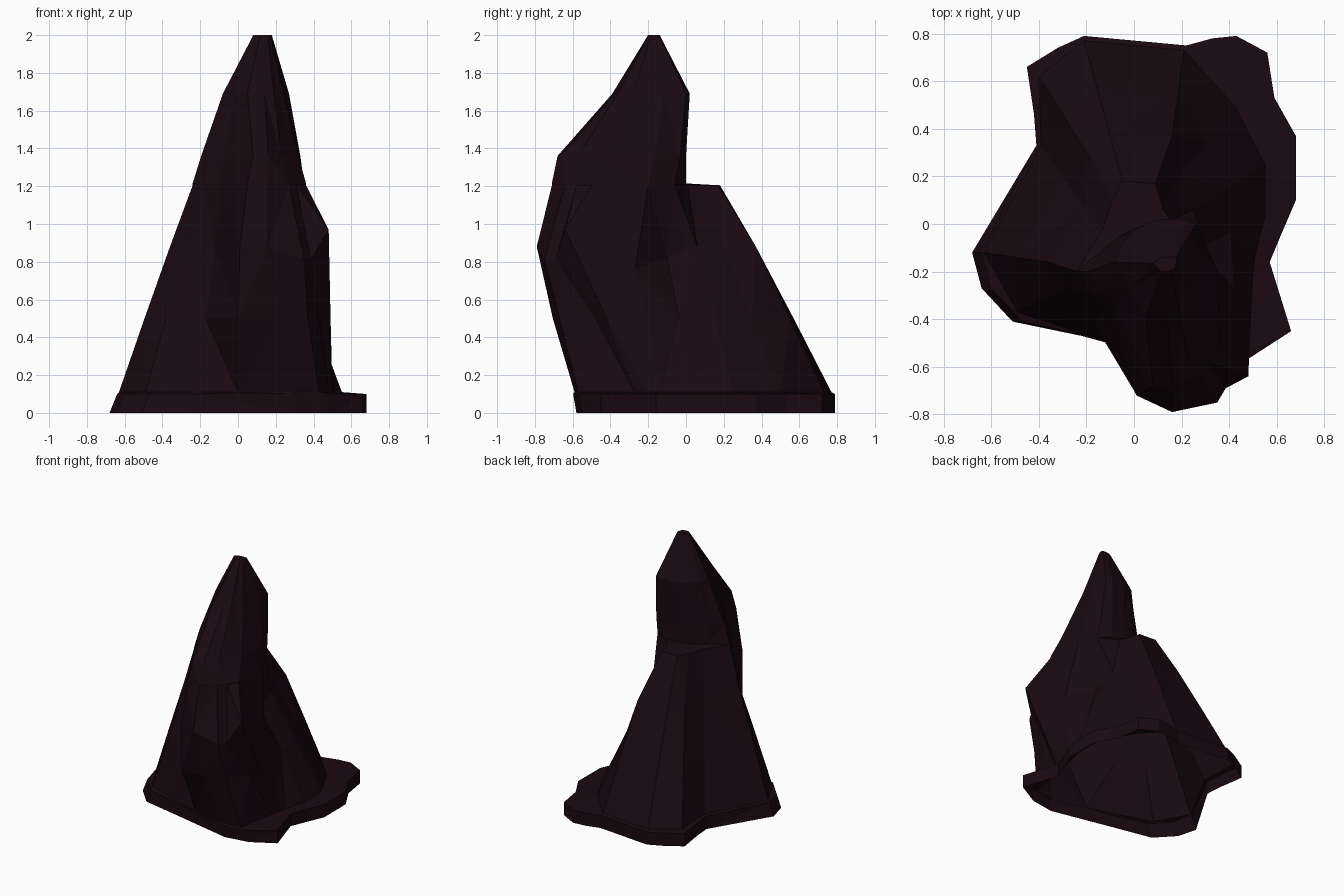
import bpy, bmesh

if "Cube" in bpy.data.objects:
    bpy.data.objects.remove(bpy.data.objects["Cube"])

mat = bpy.data.materials.new("dark_stone")
mat.diffuse_color = (0.010, 0.0028, 0.0055, 1)
mat.use_nodes = True
mat.node_tree.nodes["Principled BSDF"].inputs["Base Color"].default_value = mat.diffuse_color
bm = bmesh.new()


def ring(pts, z, lift={}):
    return [bm.verts.new((x, y, z + lift.get(i, 0))) for i, (x, y) in enumerate(pts)]


def loft(a, b):
    # wall between two rings with the same number of points
    n = len(a)
    for i in range(n):
        j = (i + 1) % n
        bm.faces.new((a[i], a[j], b[j], b[i]))


def zip_rings(a, b):
    # triangle strip between rings with different point counts
    i = j = 0
    while i < len(a) or j < len(b):
        va, vb = a[i % len(a)], b[j % len(b)]
        na, nb = a[(i + 1) % len(a)], b[(j + 1) % len(b)]
        if j == len(b) or (i < len(a) and (na.co - vb.co).length <= (nb.co - va.co).length):
            bm.faces.new((va, na, vb))
            i += 1
        else:
            bm.faces.new((va, nb, vb))
            j += 1


# ragged ground rim, counter-clockwise from the left tip
rim = [(-.68, -.12), (-.64, -.27), (-.51, -.41), (-.22, -.47), (.29, -.58), (.48, -.55),
       (.66, -.45), (.57, -.16), (.62, -.04), (.68, .10), (.68, .37), (.59, .53),
       (.56, .72), (.43, .79), (.33, .78), (.22, .75), (-.21, .79), (-.32, .74),
       (-.45, .66), (-.42, .46), (-.41, .33)]
rim_top = [(x + .04 if x < -.5 else x, y * 1.03 if y < -.5 else y) for x, y in rim]

# body sections: left, front folds, overhanging nose, right side, back ridge, back left
foot = [(-.63, -.12), (-.49, -.37), (-.22, -.46), (0, -.53), (.27, -.59), (.43, -.57), (.48, -.27), (.50, -.20),
        (.51, -.13), (.55, .03), (.55, .25), (.42, .50), (.21, .73), (-.21, .77), (-.40, .62), (-.39, .33)]
belly = [(-.36, -.16), (-.27, -.27), (-.12, -.37), (.01, -.72), (.16, -.79), (.35, -.75), (.385, -.69), (.48, -.64),
         (.42, -.27), (.26, -.10), (.25, .06), (.19, .20), (.16, .37), (-.10, .37), (-.18, .27), (-.21, .07)]
shelf = [(-.24, -.20), (-.18, -.30), (-.09, -.40), (.05, -.70), (.16, -.71), (.27, -.64), (.31, -.58), (.36, -.50),
         (.35, -.20), (.29, -.06), (.14, .01), (.12, .07), (.09, .17), (-.05, .18), (-.09, .10), (-.13, -.02)]
neck = [(-.195, -.20), (-.15, -.28), (-.08, -.36), (.08, -.68), (.16, -.66), (.23, -.57), (.27, -.50), (.32, -.42),
        (.33, -.16), (.28, -.03), (.20, 0), (.16, 0), (.10, 0), (0, -.02), (-.06, -.05), (-.12, -.10)]
crown = [(-.08, -.16), (-.06, -.20), (-.02, -.27), (.05, -.39), (.14, -.38), (.19, -.36), (.21, -.32), (.24, -.28),
         (.27, -.12), (.26, 0), (.22, .02), (.17, .02), (.11, .02), (.05, 0), (0, -.03), (-.05, -.09)]
# hood overhangs a flat ledge at the back
ledge = shelf[:10] + neck[10:]
tip = [(.13 + (x - .095) * .28, -.17 + (y + .185) * .15) for x, y in crown]
# lower swell, midway between foot and belly, with a sharp front fold
swell = [((a + c) / 2, (b + d) / 2) for (a, b), (c, d) in zip(foot, belly)]
swell[3:6] = [(0, -.70), (.21, -.705), (.37, -.67)]

r0, r1 = ring(rim, 0), ring(rim_top, .1)
loft(r0, r1)
prev = ring(foot, .11)
zip_rings(r1, prev)
for pts, z, lift in ((swell, .5, {}), (belly, .88, {5: -.07, 6: -.07, 7: .09, 8: -.12, 9: -.06}),
                     (shelf, 1.205, {}), (ledge, 1.215, {}), (neck, 1.36, {}), (crown, 1.69, {}), (tip, 2, {})):
    cur = ring(pts, z, lift)
    loft(prev, cur)
    prev = cur
bm.faces.new(prev)

# faceted, flat shaded shell, open underneath
bmesh.ops.triangulate(bm, faces=bm.faces[:], quad_method='SHORT_EDGE')
bmesh.ops.dissolve_degenerate(bm, dist=.001, edges=bm.edges[:])
bmesh.ops.recalc_face_normals(bm, faces=bm.faces[:])
me = bpy.data.meshes.new("rock_spire")
bm.to_mesh(me)
bm.free()
me.materials.append(mat)
bpy.context.collection.objects.link(bpy.data.objects.new("rock_spire", me))
